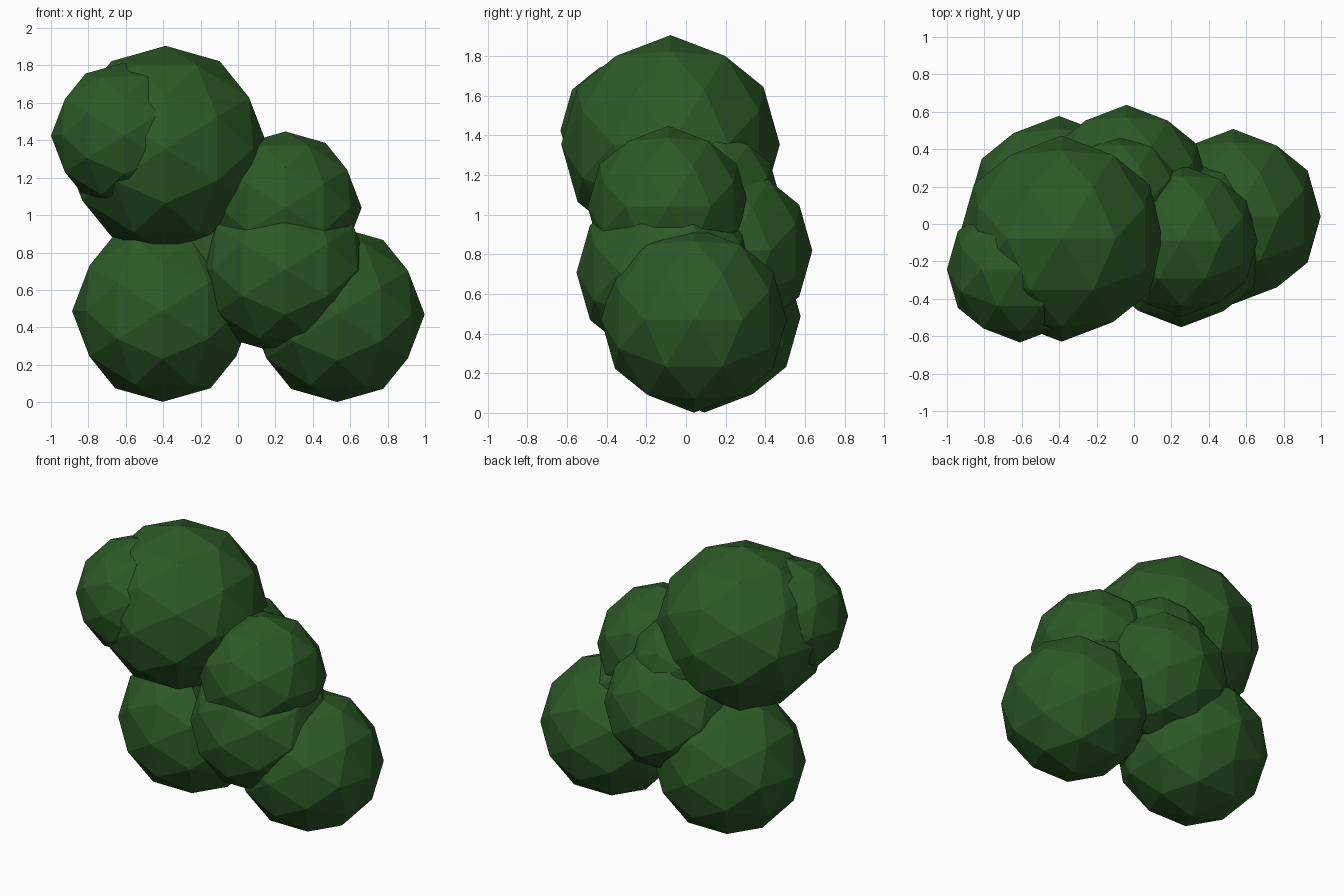
import bpy, bmesh, itertools
from mathutils import Vector

if "Cube" in bpy.data.objects:
    bpy.data.objects.remove(bpy.data.objects["Cube"])

leaf = bpy.data.materials.new("leaf_green")
leaf.diffuse_color = (0.026, 0.102, 0.020, 1)
leaf.use_nodes = True
leaf.node_tree.nodes["Principled BSDF"].inputs["Base Color"].default_value = leaf.diffuse_color

# Directions of a once-subdivided icosahedron with two-fold axes along x, y, z
PHI = (1 + 5 ** 0.5) / 2
SEEDS = [(1, 0, PHI), (1, 0, 0), (0.5, PHI / 2, 0.5 / PHI)]
dirs = set()
for seed in SEEDS:
    for k in range(3):
        p = seed[k:] + seed[:k]
        for s in itertools.product((1, -1), repeat=3):
            v = Vector([a * b for a, b in zip(p, s)]).normalized()
            dirs.add(tuple(round(c, 5) + 0.0 for c in v))


def clump(name, centre, radius):
    """One faceted foliage ball."""
    bm = bmesh.new()
    for d in sorted(dirs):
        bm.verts.new(Vector(d) * radius)
    bmesh.ops.convex_hull(bm, input=bm.verts[:])
    bmesh.ops.recalc_face_normals(bm, faces=bm.faces[:])
    me = bpy.data.meshes.new(name)
    bm.to_mesh(me)
    bm.free()
    me.materials.append(leaf)
    ob = bpy.data.objects.new(name, me)
    ob.location = centre
    bpy.context.collection.objects.link(ob)


# Bush made of overlapping foliage balls
clump("lower_left_foliage", (-0.402, 0.093, 0.487), 0.485)
clump("lower_right_foliage", (0.53, 0.04, 0.469), 0.468)
clump("middle_front_foliage", (0.252, -0.097, 0.708), 0.455)
clump("middle_upper_foliage", (0.254, -0.089, 1.04), 0.407)
clump("top_foliage", (-0.387, -0.078, 1.354), 0.551)
clump("top_left_foliage", (-0.61, -0.243, 1.425), 0.39)
clump("back_foliage", (-0.04, 0.197, 0.818), 0.44)
clump("back_upper_foliage", (-0.07, 0.148, 1.09), 0.325)
